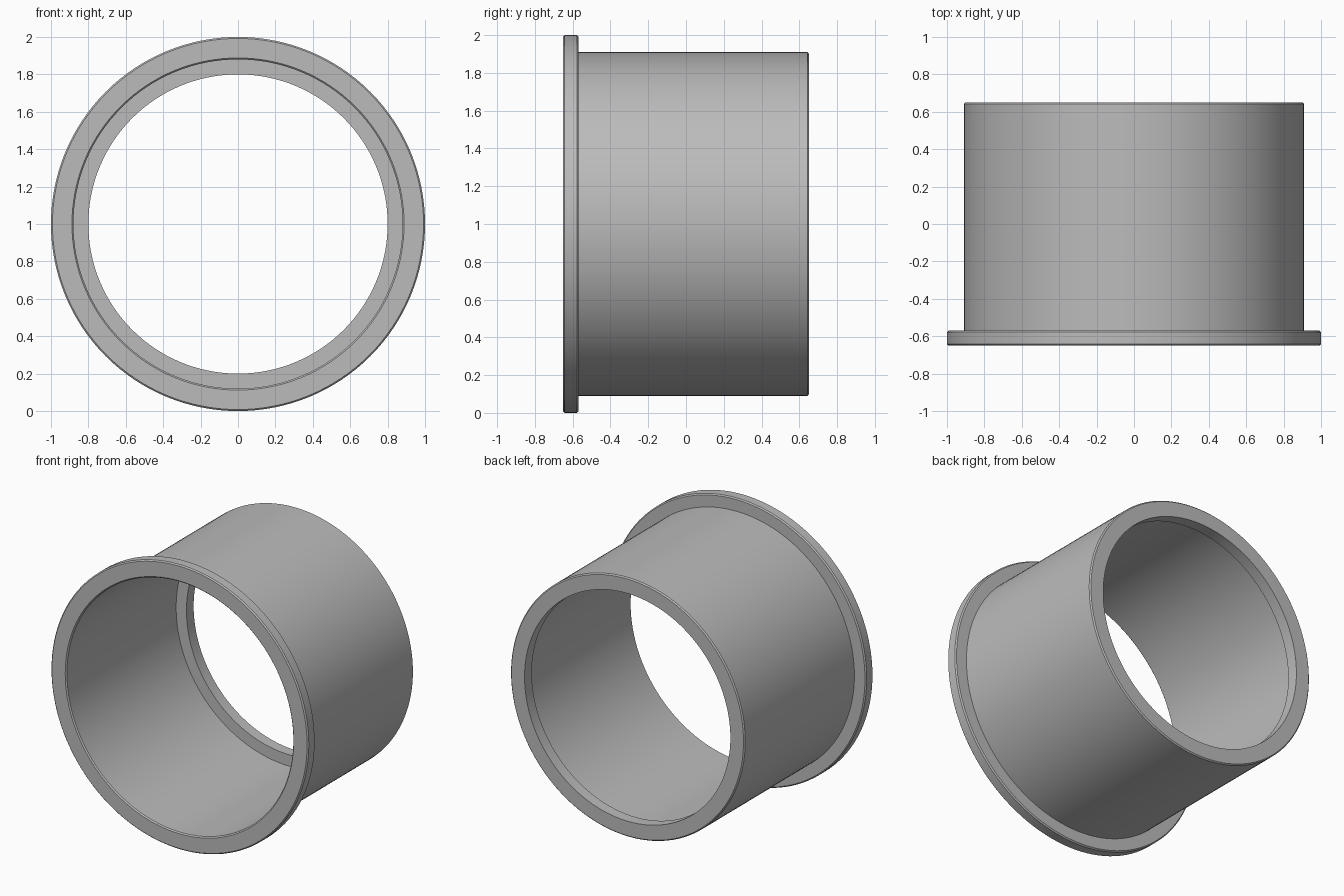
import bpy
import math

cube = bpy.data.objects.get("Cube")
if cube:
    bpy.data.objects.remove(cube, do_unlink=True)

# Main dimensions
SEGMENTS = 128
FRONT, BACK = -0.65, 0.65
FLANGE_BACK, LIP_FRONT = -0.57, 0.57
FLANGE_R, TUBE_R, BORE_R, LIP_R = 1.0, 0.91, 0.88, 0.80
EDGE = 0.008

# Grey material
grey = bpy.data.materials.new("plain grey")
grey.use_nodes = True
colour = (0.5, 0.5, 0.5, 1)
grey.diffuse_color = colour
grey.node_tree.nodes["Principled BSDF"].inputs["Base Color"].default_value = colour

# Closed cross-section (radius, y) with small chamfers on the exposed rims
profile = [
    (BORE_R, FRONT + EDGE), (BORE_R + EDGE, FRONT),
    (FLANGE_R - EDGE, FRONT), (FLANGE_R, FRONT + EDGE),
    (FLANGE_R, FLANGE_BACK - EDGE), (FLANGE_R - EDGE, FLANGE_BACK),
    (TUBE_R, FLANGE_BACK),
    (TUBE_R, BACK - EDGE), (TUBE_R - EDGE, BACK),
    (LIP_R, BACK), (LIP_R, LIP_FRONT), (BORE_R, LIP_FRONT),
]


def lathe(name, section, material):
    """Revolve a closed section around the y axis, standing on z = 0."""
    n = len(section)
    verts, faces = [], []
    for i in range(SEGMENTS):
        a = math.tau * i / SEGMENTS
        verts += [(r * math.cos(a), y, FLANGE_R + r * math.sin(a)) for r, y in section]
        j = (i + 1) % SEGMENTS
        for k in range(n):
            m = (k + 1) % n
            faces.append((i * n + k, i * n + m, j * n + m, j * n + k))
    mesh = bpy.data.meshes.new(name)
    mesh.from_pydata(verts, [], faces)
    mesh.materials.append(material)
    obj = bpy.data.objects.new(name, mesh)
    bpy.context.collection.objects.link(obj)
    return obj


# Flanged sleeve with an inner lip at the back
sleeve = lathe("flanged_sleeve", profile, grey)
bpy.ops.object.select_all(action="DESELECT")
sleeve.select_set(True)
bpy.context.view_layer.objects.active = sleeve

# Outward normals and smooth round walls with crisp rims
bpy.ops.object.mode_set(mode="EDIT")
bpy.ops.mesh.select_all(action="SELECT")
bpy.ops.mesh.normals_make_consistent(inside=False)
bpy.ops.object.mode_set(mode="OBJECT")
bpy.ops.object.shade_smooth_by_angle(angle=math.radians(30))
